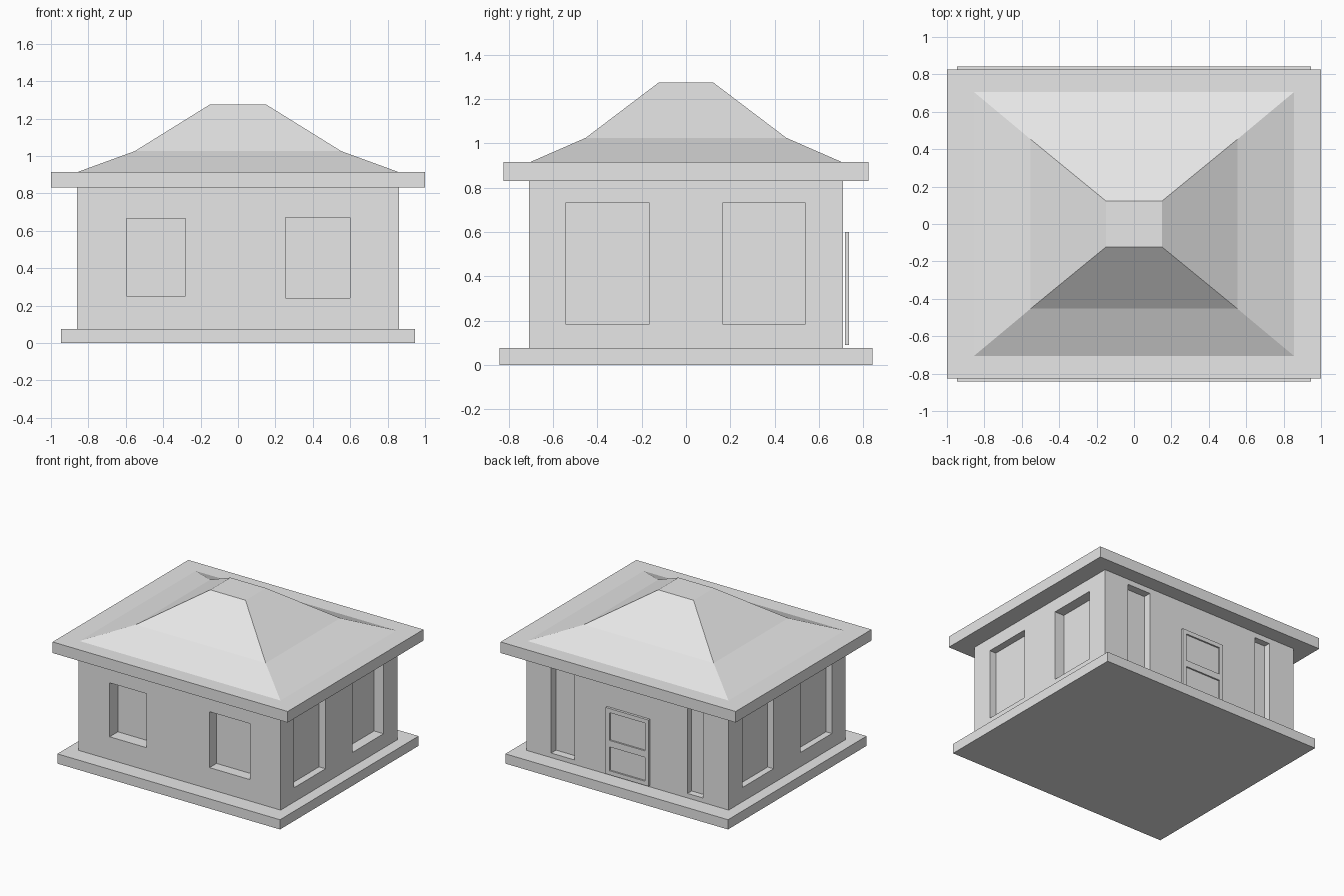
import bpy
import bmesh

cube = bpy.data.objects.get("Cube")
if cube:
    bpy.data.objects.remove(cube, do_unlink=True)

# single plain colour
grey = bpy.data.materials.new("light_grey")
grey.use_nodes = True
COLOUR = (0.8, 0.8, 0.8, 1)
grey.diffuse_color = COLOUR
grey.node_tree.nodes["Principled BSDF"].inputs["Base Color"].default_value = COLOUR


def add_box(bm, x, y, z):
    """Add a box given (min, max) spans on each axis."""
    for v in bmesh.ops.create_cube(bm, size=1)["verts"]:
        v.co = [a + (b - a) * (c + 0.5) for (a, b), c in zip((x, y, z), v.co)]


def finish(name, bm):
    bmesh.ops.recalc_face_normals(bm, faces=bm.faces)
    mesh = bpy.data.meshes.new(name)
    bm.to_mesh(mesh)
    bm.free()
    mesh.materials.append(grey)
    obj = bpy.data.objects.new(name, mesh)
    bpy.context.scene.collection.objects.link(obj)
    return obj


def boxes(name, *spans):
    bm = bmesh.new()
    for s in spans:
        add_box(bm, *s)
    return finish(name, bm)


# floor slab, walls and eave slab
boxes("floor_slab", ((-0.947, 0.947), (-0.842, 0.842), (0, 0.075)))
WX, WY = 0.86, 0.71
walls = boxes("walls", ((-WX, WX), (-WY, WY), (0.075, 0.83)))
boxes("eave_slab", ((-1, 1), (-0.825, 0.825), (0.83, 0.915)))

# window recesses: front pair, back slits, then two on each side
OUT = 0.1
side_z = (0.185, 0.73)
near, far = (-0.545, -0.165), (0.165, 0.54)
cutters = boxes(
    "window_cutters",
    ((-0.595, -0.28), (-WY - OUT, -WY + 0.1), (0.25, 0.665)),
    ((0.255, 0.6), (-WY - OUT, -WY + 0.085), (0.24, 0.67)),
    ((0.45, 0.65), (WY - 0.06, WY + OUT), (0.11, 0.79)),
    ((-0.64, -0.51), (WY - 0.05, WY + OUT), (0.11, 0.79)),
    ((WX - 0.055, WX + OUT), near, side_z),
    ((WX - 0.08, WX + OUT), far, side_z),
    ((-WX - OUT, -WX + 0.05), near, side_z),
    ((-WX - OUT, -WX + 0.05), far, side_z),
)
cutters.hide_render = True
cut = walls.modifiers.new("window_recesses", "BOOLEAN")
cut.operation = "DIFFERENCE"
cut.solver = "EXACT"
cut.object = cutters
bpy.context.view_layer.update()
graph = bpy.context.evaluated_depsgraph_get()
cut_mesh = bpy.data.meshes.new_from_object(walls.evaluated_get(graph))
walls.modifiers.clear()
walls.data = cut_mesh
bpy.data.objects.remove(cutters, do_unlink=True)

# two-pitch hipped roof with a flat cap, built from stacked rings
bm = bmesh.new()
rings = []
for x, y, z in ((0.855, 0.705, 0.915), (0.553, 0.453, 1.025), (0.15, 0.123, 1.275)):
    rings.append([bm.verts.new((sx * x, sy * y, z))
                  for sx, sy in ((-1, -1), (1, -1), (1, 1), (-1, 1))])
for low, high in zip(rings, rings[1:]):
    for i in range(4):
        j = (i + 1) % 4
        bm.faces.new((low[i], low[j], high[j], high[i]))
bm.faces.new(rings[0][::-1])
bm.faces.new(rings[-1])
finish("hipped_roof", bm)

# back door: thin panel with raised frame and middle rail
L, R, BOTTOM, TOP, W = -0.197, 0.169, 0.09, 0.6, 0.032
raised = (0.724, 0.736)
boxes("back_door_panel", ((L, R), (0.717, 0.724), (BOTTOM, TOP)))
boxes(
    "back_door_frame",
    ((L, L + W), raised, (BOTTOM, TOP)),
    ((R - W, R), raised, (BOTTOM, TOP)),
    ((L + W, R - W), raised, (TOP - W, TOP)),
    ((L + W, R - W), raised, (BOTTOM, BOTTOM + W)),
    ((L + W, R - W), raised, (0.305, 0.355)),
)
